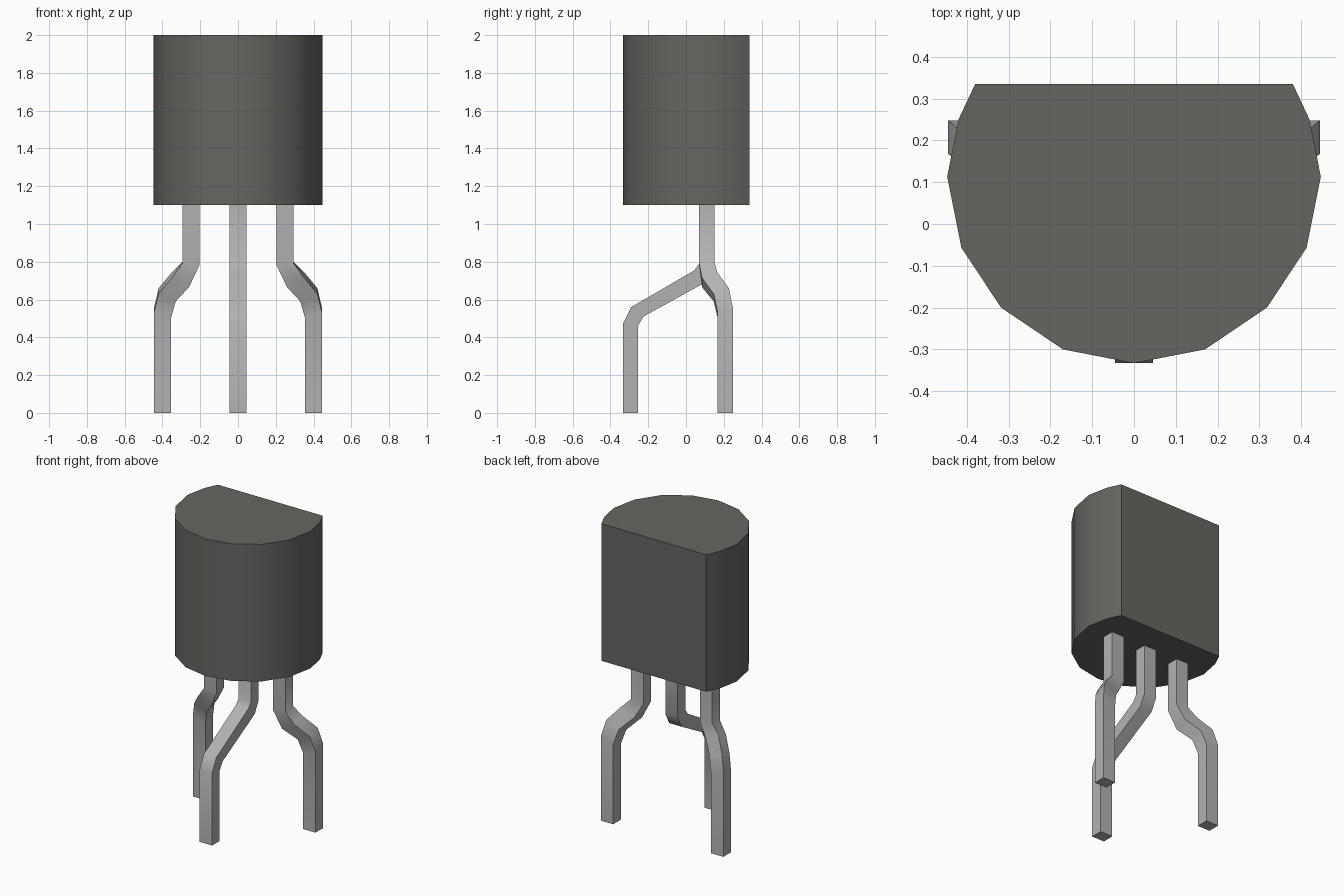
import bpy, bmesh, math
from mathutils import Vector

cube = bpy.data.objects.get("Cube")
if cube:
    bpy.data.objects.remove(cube, do_unlink=True)


def material(name, colour):
    m = bpy.data.materials.new(name)
    m.use_nodes = True
    m.diffuse_color = colour
    m.node_tree.nodes["Principled BSDF"].inputs["Base Color"].default_value = colour
    return m


def loft(name, rings, mat, angle):
    """Skin a closed tube through the rings and cap both ends."""
    bm = bmesh.new()
    loops = [[bm.verts.new(p) for p in ring] for ring in rings]
    n = len(loops[0])
    for a, b in zip(loops, loops[1:]):
        for i in range(n):
            j = (i + 1) % n
            bm.faces.new((a[i], a[j], b[j], b[i]))
    bm.faces.new(loops[0])
    bm.faces.new(loops[-1])
    bmesh.ops.recalc_face_normals(bm, faces=bm.faces)
    mesh = bpy.data.meshes.new(name)
    bm.to_mesh(mesh)
    bm.free()
    mesh.materials.append(mat)
    obj = bpy.data.objects.new(name, mesh)
    bpy.context.collection.objects.link(obj)
    bpy.ops.object.select_all(action='DESELECT')
    obj.select_set(True)
    bpy.context.view_layer.objects.active = obj
    bpy.ops.object.shade_smooth_by_angle(angle=math.radians(angle))
    return obj


def section(centre, u, v):
    """Four corners of a bar section from its centre and two half-axes."""
    c, u, v = Vector(centre), Vector(u), Vector(v)
    return [c - u - v, c + u - v, c + u + v, c - u + v]


plastic = material("dark grey plastic", (0.13, 0.13, 0.12, 1))
metal = material("grey metal", (0.45, 0.45, 0.45, 1))

# Body: rounded front, flat back
half = [(0.17, -0.30), (0.318, -0.20), (0.413, -0.057),
        (0.447, 0.113), (0.42, 0.25), (0.38, 0.335)]
outline = [(0, -0.333)] + half + [(-x, y) for x, y in reversed(half)]
loft("body", [[(x, y, z) for x, y in outline] for z in (1.1, 2.0)], plastic, 30)

# Outer legs: bent outward and back; each row is x, y, z, tilt in x, tilt in y
W, D = 0.045, 0.04
path = [(0.25, 0.11, 1.11, 0, 0), (0.25, 0.11, 0.79, 0.005, 0.005),
        (0.305, 0.125, 0.705, 0.025, 0.015), (0.375, 0.187, 0.625, 0.02, 0.015),
        (0.4, 0.208, 0.528, 0.015, 0.012), (0.4, 0.208, 0, 0, 0)]
for name, s in (("left_leg", 1), ("right_leg", -1)):
    loft(name, [section((s * x, y, z), (s * W, 0, tx), (0, D, ty))
                for x, y, z, tx, ty in path], metal, 40)

# Middle leg: bent forward; each row is front y, front z, back y, back z
profile = [(0.07, 1.11, 0.15, 1.11), (0.07, 0.79, 0.15, 0.77),
           (0.045, 0.755, 0.11, 0.695), (-0.29, 0.56, -0.225, 0.51),
           (-0.333, 0.475, -0.255, 0.46), (-0.333, 0, -0.255, 0)]
loft("middle_leg", [section((0, (fy + by) / 2, (fz + bz) / 2), (W, 0, 0),
                            (0, (by - fy) / 2, (bz - fz) / 2))
                    for fy, fz, by, bz in profile], metal, 40)
